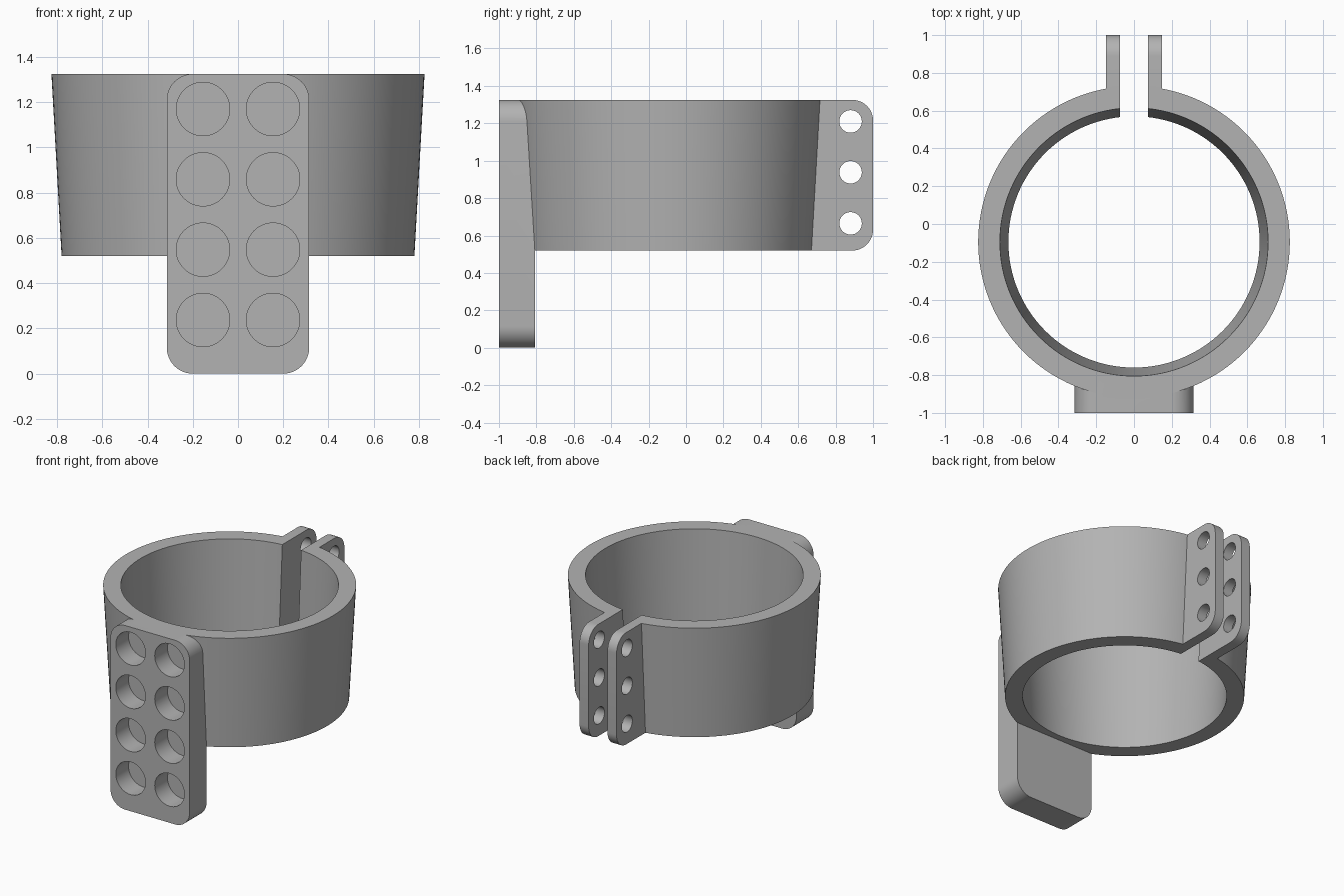
import bpy, bmesh, math
from mathutils import Vector

cube = bpy.data.objects.get("Cube")
if cube:
    bpy.data.objects.remove(cube, do_unlink=True)

TOP, BOTTOM = 1.325, 0.52      # height range of the ring
CENTRE_Y = -0.095
GAP, TAB_OUT = 0.075, 0.147    # half widths of the slot and of the tab pair

grey = bpy.data.materials.new("plain grey")
grey.use_nodes = True
grey.diffuse_color = (0.45, 0.45, 0.45, 1)
grey.node_tree.nodes["Principled BSDF"].inputs["Base Color"].default_value = grey.diffuse_color


def finish(name, bm):
    bmesh.ops.recalc_face_normals(bm, faces=bm.faces[:])
    mesh = bpy.data.meshes.new(name)
    bm.to_mesh(mesh)
    bm.free()
    mesh.materials.append(grey)
    obj = bpy.data.objects.new(name, mesh)
    bpy.context.collection.objects.link(obj)
    return obj


def prism(name, points, depth):
    """Extrude a closed 3D outline along a vector."""
    bm = bmesh.new()
    face = bm.faces.new([bm.verts.new(p) for p in points])
    new = bmesh.ops.extrude_face_region(bm, geom=[face])["geom"]
    bmesh.ops.translate(bm, vec=Vector(depth),
                        verts=[v for v in new if isinstance(v, bmesh.types.BMVert)])
    return finish(name, bm)


def arc(u, v, radius, start, sweep, steps):
    return [(u + radius * math.cos(start + sweep * i / steps),
             v + radius * math.sin(start + sweep * i / steps)) for i in range(steps + 1)]


def circle(u, v, radius):
    return arc(u, v, radius, 0, math.tau, 48)[:-1]


def rounded(u0, u1, v0, v1, r, square_left=False):
    """Rectangle outline with rounded corners, optionally square on the low-u side."""
    q = math.pi / 2
    right = arc(u1 - r, v0 + r, r, -q, q, 12) + arc(u1 - r, v1 - r, r, 0, q, 12)
    if square_left:
        return right + [(u0, v1), (u0, v0)]
    return right + arc(u0 + r, v1 - r, r, q, q, 12) + arc(u0 + r, v0 + r, r, 2 * q, q, 12)


def combine(target, tool, operation):
    mod = target.modifiers.new(operation.lower(), "BOOLEAN")
    mod.operation, mod.solver, mod.object = operation, "EXACT", tool
    bpy.context.view_layer.objects.active = target
    bpy.ops.object.modifier_apply(modifier=mod.name)
    bpy.data.objects.remove(tool, do_unlink=True)


# Tapered ring, revolved from its wall section
bm = bmesh.new()
section = [(0.665, BOTTOM), (0.78, BOTTOM), (0.825, TOP), (0.71, TOP)]
verts = [bm.verts.new((r, CENTRE_Y, z)) for r, z in section]
edges = [bm.edges.new((verts[i], verts[(i + 1) % 4])) for i in range(4)]
bmesh.ops.spin(bm, geom=verts + edges, cent=(0, CENTRE_Y, 0), axis=(0, 0, 1),
               angle=math.tau, steps=128, use_merge=True)
bmesh.ops.remove_doubles(bm, verts=bm.verts[:], dist=1e-5)
clamp = finish("clamp_bracket", bm)

# Clamping tabs at the back, made as one block and then slotted
outline = rounded(0.64, 1.0, BOTTOM, TOP, 0.11, square_left=True)
tabs = prism("tabs", [(-TAB_OUT, y, z) for y, z in outline], (2 * TAB_OUT, 0, 0))
combine(clamp, tabs, "UNION")
slot = prism("slot", [(-GAP, 0.3, 0), (GAP, 0.3, 0), (GAP, 1.2, 0), (-GAP, 1.2, 0)], (0, 0, 2))
combine(clamp, slot, "DIFFERENCE")

# Mounting plate at the front
outline = rounded(-0.315, 0.315, 0, TOP, 0.115)
plate = prism("plate", [(x, -1.0, z) for x, z in outline], (0, 0.193, 0))
combine(clamp, plate, "UNION")

# Bolt holes through both tabs
for z in (0.665, 0.938, 1.21):
    bolt = prism("bolt", [(-0.3, y, h) for y, h in circle(0.88, z, 0.06)], (0.6, 0, 0))
    combine(clamp, bolt, "DIFFERENCE")

# Blind round pockets in the plate
for row in range(4):
    for x in (-0.155, 0.155):
        pocket = prism("pocket", [(u, -1.1, h) for u, h in circle(x, 0.237 + 0.311 * row, 0.118)],
                       (0, 0.245, 0))
        combine(clamp, pocket, "DIFFERENCE")

# Smooth curved walls, crisp edges
bpy.ops.object.select_all(action="DESELECT")
clamp.select_set(True)
bpy.context.view_layer.objects.active = clamp
bpy.ops.object.shade_smooth_by_angle(angle=math.radians(30))
